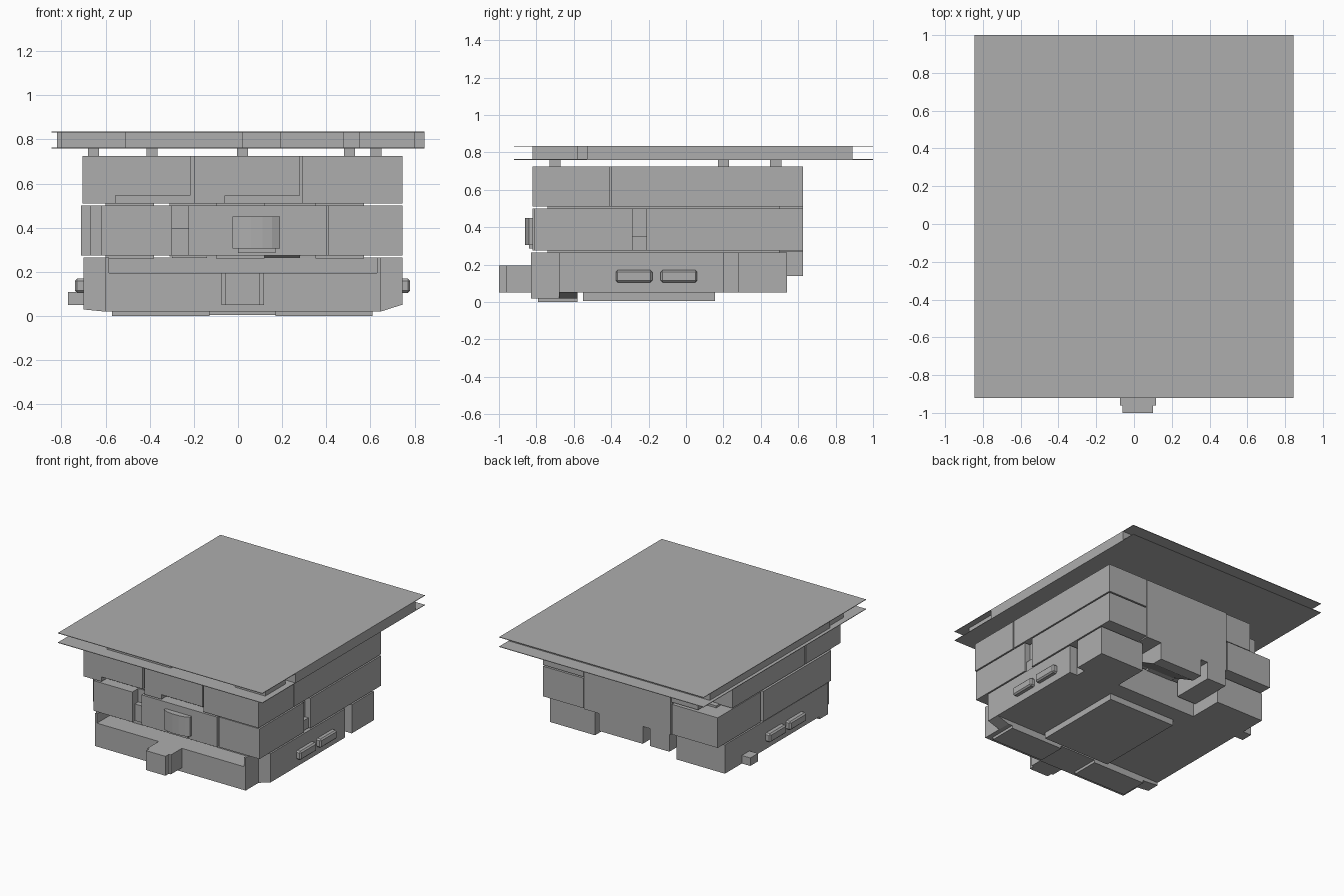
import bpy
import bmesh

if "Cube" in bpy.data.objects:
    bpy.data.objects.remove(bpy.data.objects["Cube"], do_unlink=True)

GREY = (0.42, 0.42, 0.42, 1.0)
mat = bpy.data.materials.new("plain_grey")
mat.use_nodes = True
mat.diffuse_color = GREY
mat.node_tree.nodes["Principled BSDF"].inputs["Base Color"].default_value = GREY


def finish(name, bm):
    bmesh.ops.recalc_face_normals(bm, faces=bm.faces)
    mesh = bpy.data.meshes.new(name)
    bm.to_mesh(mesh)
    bm.free()
    mesh.materials.append(mat)
    obj = bpy.data.objects.new(name, mesh)
    bpy.context.collection.objects.link(obj)
    return obj


def box(name, x, y, z):
    """Box from three (low, high) ranges."""
    bm = bmesh.new()
    bmesh.ops.create_cube(bm, size=1)
    for v in bm.verts:
        v.co = [r[0] if c < 0 else r[1] for c, r in zip(v.co, (x, y, z))]
    return finish(name, bm)


def prism(name, points, axis, lo, hi):
    """Outline extruded along axis 0 (x), 1 (y) or 2 (z)."""
    bm = bmesh.new()

    def place(p, d):
        c = list(p)
        c.insert(axis, d)
        return bm.verts.new(c)
    face = bm.faces.new([place(p, lo) for p in points])
    out = bmesh.ops.extrude_face_region(bm, geom=[face])
    for v in out["geom"]:
        if isinstance(v, bmesh.types.BMVert):
            v.co[axis] = hi
    return finish(name, bm)


# Roof: two thin sheets with spacer blocks between them
for name, z in (("roof_top_sheet", 0.831), ("roof_lower_sheet", 0.76)):
    box(name, (-0.845, 0.845), (-0.92, 1.0), (z, z + 0.004))
ROOF_Z = (0.762, 0.833)
box("roof_core", (-0.82, 0.845), (-0.53, 0.89), ROOF_Z)
for x0, x1, y0 in ((-0.51, 0.02, -0.82), (0.55, 0.8, -0.82), (0.19, 0.48, -0.74), (-0.8, -0.51, -0.72)):
    box("roof_front_spacer", (x0, x1), (y0, -0.52 if x1 < 0.5 else -0.58), ROOF_Z)

# Posts carrying the roof
for x, y in ((-0.655, -0.7), (-0.39, -0.7), (0.02, -0.7), (0.505, -0.7), (0.625, 0.2),
             (-0.39, 0.2), (0.02, 0.48), (0.505, 0.48), (-0.655, 0.2)):
    box("roof_post", (x - 0.025, x + 0.025), (y - 0.03, y + 0.03), (0.72, 0.762))

# Upper tier
UP = (0.51, 0.725)
FRONT, BACK, LEFT, RIGHT = -0.82, 0.625, 0.745, -0.705
box("upper_core", (-0.67, 0.71), (-0.76, 0.45), UP)
box("upper_front_left_block", (0.29, LEFT), (FRONT, -0.41), UP)
for name, x0, x1, notch0, notch1 in (("upper_front_middle_block", -0.2, 0.28, -0.06, 0.28),
                                     ("upper_front_right_block", RIGHT, -0.215, -0.555, -0.215)):
    box(name, (x0, x1), (FRONT, -0.41), (0.545, 0.725))
    box(name + "_foot", (x0, notch0), (FRONT, -0.41), (0.51, 0.546))
box("upper_left_block", (0.41, LEFT), (-0.4, BACK), UP)
box("upper_right_block", (RIGHT, -0.53), (-0.4, 0.46), UP)
box("upper_back_right_block", (-0.53, -0.31), (0.2, BACK - 0.01), UP)

# Middle tier
MID = (0.275, 0.5)
box("middle_core", (-0.67, 0.7), (-0.75, 0.56), MID)
box("middle_front_left_block", (0.41, LEFT), (FRONT + 0.01, -0.285), MID)
box("middle_front_block", (-0.225, 0.4), (FRONT, -0.5), MID)
box("middle_front_infill", (-0.3, -0.225), (-0.79, -0.5), (0.275, 0.4))
box("middle_front_right_block", (-0.62, -0.3), (FRONT, -0.4), MID)
box("middle_right_front_block", (-0.71, -0.6), (-0.7, 0.1), MID)
box("middle_left_block", (0.41, LEFT), (-0.21, BACK), MID)
box("middle_left_infill", (0.5, 0.73), (-0.29, -0.2), (0.275, 0.35))
box("middle_back_right_block", (-0.7, -0.32), (0.12, BACK), MID)

# Tall back panel running down over both tiers
box("back_panel", (-0.31, 0.405), (0.3, BACK), (0.27, 0.725))
prism("back_panel_skirt", [(0.28, 0.28), (BACK, 0.28), (BACK, 0.14), (0.54, 0.14)],
      0, -0.08, 0.28)
box("back_panel_foot", (-0.3, -0.14), (0.3, BACK), (0.14, 0.28))

# Rounded bay on the front
bay = [(-0.025, -0.8), (-0.025, -0.84), (0.01, -0.855), (0.06, -0.862), (0.11, -0.862),
       (0.155, -0.855), (0.19, -0.84), (0.19, -0.8)]
prism("front_bay", bay, 2, 0.305, 0.45)
box("front_bay_foot", (0.0, 0.17), (-0.84, -0.8), (0.285, 0.31))

# Thin spacers in the gaps between tiers
for z in ((0.26, 0.28), (0.495, 0.515)):
    for x in (-0.5, 0.0, 0.45):
        box("tier_spacer", (x - 0.1, x + 0.12), (-0.74, 0.5), z)

# Lower tier
LOW = (0.05, 0.265)
box("lower_body", (-0.7, LEFT), (-0.68, 0.2), LOW)
box("lower_recess", (-0.62, 0.68), (0.15, 0.28), LOW)
box("lower_back_left_block", (0.375, LEFT), (0.28, 0.54), LOW)
box("lower_back_right_block", (-0.7, -0.3), (0.2, 0.54), LOW)
box("lower_front_panel", (-0.6, 0.645), (-0.83, -0.67), (0.02, 0.195))
for x in (-0.6, 0.63):
    box("lower_front_cheek", (x, x + 0.015), (-0.83, -0.67), (0.02, 0.265))
prism("lower_lip", [(-0.7, 0.052), (-0.7, 0.03), (-0.6, 0.02), (0.645, 0.02), (LEFT, 0.052)],
      1, -0.68, -0.58)

# Plates under the floor
box("floor_plate", (-0.22, 0.34), (-0.55, 0.155), (0.005, 0.055))
for x in ((-0.57, -0.13), (0.17, 0.61)):
    box("floor_front_plate", x, (-0.79, -0.58), (0.0, 0.025))

# Entry block on the front with a small port
box("entry_block", (-0.075, 0.117), (-0.96, -0.82), (0.05, 0.195))
box("entry_nose", (-0.06, 0.1), (-1.0, -0.95), (0.05, 0.195))
box("entry_port", (-0.01, 0.05), (-1.0, -0.99), (0.07, 0.1))

# Side pods, two per side, and a small box on the right
for y in ((-0.375, -0.18), (-0.135, 0.06)):
    for x in ((0.7, 0.78), (-0.738, -0.66)):
        pod = box("side_pod", x, y, (0.105, 0.17))
        bevel = pod.modifiers.new("soft_corners", "BEVEL")
        bevel.width = 0.01
        bevel.segments = 1
box("right_small_box", (-0.77, -0.69), (0.25, 0.34), (0.05, 0.11))
